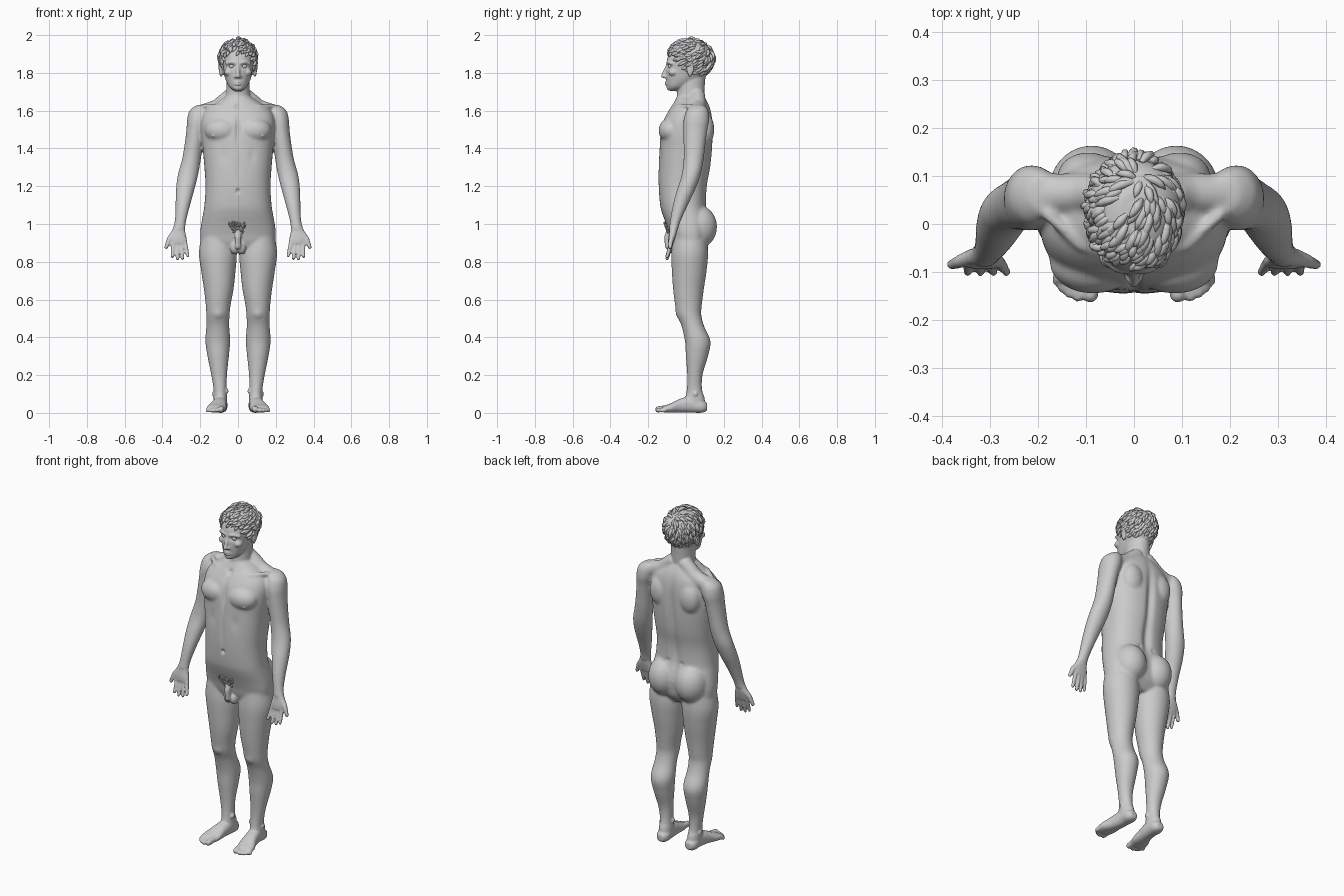
import bpy, bmesh, math, random
from mathutils import Vector, Matrix

random.seed(4)
bm = bmesh.new()


def catmull(rows, steps=5):
    out = []
    for i in range(len(rows) - 1):
        a, b, c, d = (rows[max(i - 1, 0)], rows[i], rows[i + 1], rows[min(i + 2, len(rows) - 1)])
        for k in range(steps):
            t = k / steps
            out.append([0.5 * (2 * q + (r - p) * t + (2 * p - 5 * q + 4 * r - s) * t * t
                               + (3 * q - p - 3 * r + s) * t ** 3) for p, q, r, s in zip(a, b, c, d)])
    return out + [list(rows[-1])]


def loft(rows, side=1, along_y=False, power=2.0, n=40):
    """Rows: position on axis, centre x, centre of other axis, two radii."""
    rings = []
    for h, cx, co, ra, rb in catmull(rows):
        ring = []
        for i in range(n):
            a = 2 * math.pi * i / n
            c, s = math.cos(a), math.sin(a)
            u = side * (cx + ra * math.copysign(abs(c) ** (2 / power), c))
            v = co + rb * math.copysign(abs(s) ** (2 / power), s)
            ring.append(bm.verts.new((u, h, v) if along_y else (u, v, h)))
        rings.append(ring)
    faces = [bm.faces.new(rings[0]), bm.faces.new(rings[-1])]
    for r0, r1 in zip(rings, rings[1:]):
        for i in range(n):
            j = (i + 1) % n
            faces.append(bm.faces.new((r0[i], r0[j], r1[j], r1[i])))
    bmesh.ops.recalc_face_normals(bm, faces=faces)


def blob(c, r, side=1):
    m = Matrix.Translation((side * c[0], c[1], c[2])) @ Matrix.Diagonal((*r, 1))
    bmesh.ops.create_icosphere(bm, subdivisions=3 if max(r) > .03 else 2, radius=1, matrix=m)


def chain(pts, side=1):
    for a, b in zip(pts, pts[1:]):
        n = max(2, int((Vector(a[:3]) - Vector(b[:3])).length / (0.4 * min(a[3], b[3]))))
        for k in range(n + 1):
            x, y, z, r = [p + (q - p) * k / n for p, q in zip(a, b)]
            blob((x, y, z), (r, r, r), side)


# torso: height, half width, front, back
torso = [(.85, .13, -.05, .08), (.9, .19, -.075, .115), (.95, .2, -.088, .125), (1, .195, -.105, .128),
         (1.05, .186, -.124, .12), (1.1, .178, -.137, .11), (1.2, .172, -.145, .113), (1.3, .178, -.145, .13),
         (1.4, .187, -.14, .14), (1.48, .195, -.135, .142), (1.55, .195, -.118, .14), (1.6, .175, -.092, .132),
         (1.64, .12, -.066, .118), (1.68, .06, -.045, .095)]
loft([(z, 0, (f + b) / 2, w, (b - f) / 2) for z, w, f, b in torso], power=2.4)
# neck and skull
loft([(1.58, 0, .035, .075, .08), (1.66, 0, .025, .066, .074), (1.72, 0, .027, .062, .072), (1.8, 0, .03, .06, .075)])
loft([(1.705, 0, -.068, .018, .022), (1.725, 0, -.048, .045, .052), (1.76, 0, -.018, .064, .086),
      (1.8, 0, .006, .076, .112), (1.84, 0, .012, .083, .115), (1.88, 0, .016, .086, .114),
      (1.92, 0, .02, .082, .1), (1.955, 0, .022, .062, .078), (1.972, 0, .025, .03, .04)], power=2.15)
# nose, lips and chin
chain([(0, -.099, 1.838, .009), (0, -.122, 1.783, .0115)])
for dz, r in ((1.75, .0055), (1.739, .0065)):
    chain([(-.024, -.096, 1.745, .004), (0, -.109, dz, r), (.024, -.096, 1.745, .004)])
blob((0, -.083, 1.722), (.026, .021, .018))
# penis
chain([(0, -.08, .978, .021), (0, -.098, .93, .018), (0, -.095, .882, .017)])

for s in (1, -1):
    # arm
    loft([(1.63, .19, .065, .03, .035), (1.6, .205, .06, .052, .058), (1.55, .215, .055, .055, .068),
          (1.5, .224, .05, .049, .064), (1.42, .235, .045, .048, .058), (1.34, .247, .04, .05, .053),
          (1.26, .265, .027, .054, .05), (1.18, .28, 0, .049, .048), (1.1, .292, -.03, .039, .04),
          (1.02, .304, -.055, .031, .029), (.97, .313, -.067, .032, .023)], s)
    # palm, fingers and thumb
    loft([(.985, .311, -.065, .029, .02), (.95, .317, -.07, .039, .02), (.92, .316, -.076, .045, .018),
          (.895, .312, -.08, .044, .014)], s, power=2.4)
    for kx, kz, tx, tz in ((.345, .905, .347, .828), (.323, .9, .32, .816), (.302, .9, .293, .818), (.281, .905, .266, .832)):
        chain([(kx, -.078, kz, .0125), ((kx + tx) / 2, -.088, (kz + tz) / 2, .0112), (tx, -.1, tz, .0095)], s)
    chain([(.335, -.068, .955, .018), (.363, -.078, .92, .0145), (.38, -.085, .878, .011)], s)
    # leg
    loft([(.96, .11, .02, .08, .085), (.85, .107, .02, .1, .097), (.75, .104, .017, .091, .092),
          (.65, .102, .013, .078, .081), (.57, .105, .013, .066, .071), (.52, .106, .016, .062, .065),
          (.46, .107, .036, .061, .06), (.38, .107, .062, .066, .068), (.3, .105, .058, .057, .059),
          (.2, .1, .047, .042, .041), (.12, .095, .045, .034, .041), (.08, .094, .048, .036, .05),
          (.03, .093, .052, .037, .052)], s)
    # foot and toes
    loft([(.112, .093, .032, .02, .02), (.085, .093, .034, .036, .033), (.03, .094, .045, .037, .044),
          (-.03, .102, .038, .041, .037), (-.08, .113, .026, .051, .025), (-.12, .12, .019, .046, .017)], s, True, 2.3)
    for x, y, r in ((.091, -.147, .0175), (.117, -.151, .012), (.134, -.144, .0115), (.149, -.133, .011), (.161, -.118, .0105)):
        chain([(x - .004, -.1, .024, r), (x, y, r + .001, r)], s)
    # muscle masses: glute, chest, shoulder blade, trapezius, collar bone, kneecap
    blob((.088, .065, .985), (.092, .1, .115), s)
    blob((.085, -.08, 1.495), (.092, .066, .068), s)
    blob((.095, .1, 1.5), (.065, .05, .09), s)
    chain([(.04, .06, 1.675, .042), (.11, .065, 1.618, .042), (.195, .06, 1.585, .046)], s)
    chain([(.02, -.072, 1.615, .012), (.11, -.045, 1.622, .013), (.18, .02, 1.625, .014)], s)
    blob((.105, -.03, .535), (.034, .026, .04), s)
    # ankle bones, scrotum, brow, cheek, nostril, ear
    blob((.127, .05, .1), (.011, .014, .014), s)
    blob((.06, .035, .115), (.011, .014, .014), s)
    blob((.017, -.065, .874), (.025, .027, .034), s)
    chain([(.012, -.098, 1.852, .009), (.035, -.094, 1.857, .009), (.06, -.075, 1.85, .009)], s)
    blob((.05, -.068, 1.803), (.024, .026, .02), s)
    blob((.012, -.111, 1.78), (.009, .01, .008), s)
    blob((.09, .022, 1.812), (.01, .017, .031), s)
    chain([(.083, .005, 1.822, .006), (.094, .012, 1.842, .006), (.1, .032, 1.842, .006),
           (.098, .04, 1.822, .006), (.09, .02, 1.784, .007)], s)

mesh = bpy.data.meshes.new("body")
bm.to_mesh(mesh)
bm.free()
body = bpy.data.objects.new("body", mesh)
bpy.context.collection.objects.link(body)
bpy.context.view_layer.objects.active = body
body.select_set(True)


def apply(kind, **settings):
    m = body.modifiers.new(kind, kind)
    for k, v in settings.items():
        setattr(m, k, v)
    bpy.ops.object.modifier_apply(modifier=m.name)


# fuse all masses, then smooth the large ones more than the fine ones
apply('REMESH', mode='VOXEL', voxel_size=.0054)
group = body.vertex_groups.new(name="broad")
broad = [v.index for v in body.data.vertices if .13 < v.co.z < 1.67 and not (abs(v.co.x) > .24 and v.co.z < .99)
         and not (abs(v.co.x) < .05 and v.co.y < -.03 and .82 < v.co.z < 1.01)]
group.add(broad, 1, 'REPLACE')
apply('SMOOTH', factor=.5, iterations=22, vertex_group="broad")
apply('SMOOTH', factor=.5, iterations=3)

# sculpted grooves and bumps: x, z, radius x, radius z, push in y, front or back
marks = [(0, 1.5, .012, .07, .012, -1), (0, 1.29, .012, .09, .004, -1), (0, 1.175, .008, .011, .014, -1),
         (0, 1.622, .016, .014, .01, -1), (0, 1.745, .018, .0035, .006, -1), (0, 1.731, .018, .005, .003, -1),
         (0, 1.38, .022, .18, -.016, 1), (0, 1.15, .028, .1, -.014, 1)]
for s in (1, -1):
    marks += [(s * .033, 1.835, .015, .01, .014, -1), (s * .132, 1.465, .006, .006, -.006, -1),
              (s * .075, 1.36, .02, .04, .004, -1), (s * .045, 1.1, .012, .012, -.005, 1)]
for v in body.data.vertices:
    x, y, z = v.co
    if abs(x) < .18 and z > 1.0:
        for mx, mz, rx, rz, dy, face in marks:
            e = ((x - mx) / rx) ** 2 + ((z - mz) / rz) ** 2
            if e < 6 and (y - .02) * face > 0.02:
                v.co.y += dy * math.exp(-e)
body.data.shade_smooth()

# eyes
for s, name in ((1, "left_eye"), (-1, "right_eye")):
    bpy.ops.mesh.primitive_uv_sphere_add(segments=24, ring_count=16, radius=.0135, location=(s * .033, -.0815, 1.835))
    bpy.context.object.name = name
    bpy.context.object.data.shade_smooth()

# hair cap under the locks
bpy.ops.mesh.primitive_uv_sphere_add(segments=40, ring_count=24, location=(0, .035, 1.89))
cap = bpy.context.object
cap.name = "hair_cap"
cap.scale = (.098, .1, .083)
cap.data.shade_smooth()


def locks(name, strands, depth):
    cu = bpy.data.curves.new(name, 'CURVE')
    cu.dimensions, cu.bevel_depth, cu.bevel_resolution = '3D', depth, 1
    cu.resolution_u, cu.use_fill_caps = 3, True
    for pts in strands:
        sp = cu.splines.new('BEZIER')
        sp.bezier_points.add(len(pts) - 1)
        for bp, p, r in zip(sp.bezier_points, pts, (.6, 1.1, .9, .08)):
            bp.co, bp.radius = p, r
            bp.handle_left_type = bp.handle_right_type = 'AUTO'
    ob = bpy.data.objects.new(name, cu)
    bpy.context.collection.objects.link(ob)
    bpy.ops.object.select_all(action='DESELECT')
    ob.select_set(True)
    bpy.context.view_layer.objects.active = ob
    bpy.ops.object.convert(target='MESH')
    bpy.context.object.data.shade_smooth()


# locks flow out of the crown in a slight swirl
centre, radii, crown = Vector((0, .024, 1.872)), Vector((.092, .116, .1)), Vector((.015, .1, 1.955))
strands = []
while len(strands) < 330:
    d = Vector([random.gauss(0, 1) for _ in range(3)]).normalized()
    p = centre + d * radii
    if p.z < 1.925 - (p.y + .08) * .9 or p.z < 1.775:
        continue
    flow = (p - crown).normalized()
    flow = (flow + .55 * flow.cross(d) + Vector([random.uniform(-.35, .35) for _ in range(3)]))
    flow = (flow - d * flow.dot(d)).normalized()
    lift = random.uniform(.003, .011) * (1.0 if d.z > .3 else .6)
    size = random.uniform(.04, .07) * (1 if p.y > -.03 else .7)
    pts = []
    for t, h in ((0, 0), (.35, 1), (.7, 1.3), (1, 1.2)):
        q = ((p + flow * size * t - centre) / 1)
        e = Vector((q.x / radii.x, q.y / radii.y, q.z / radii.z)).normalized()
        pts.append(centre + e * radii + e * lift * h)
    strands.append(pts)
locks("hair_locks", strands, .0085)

# pubic hair
strands = []
for _ in range(45):
    z = random.uniform(.965, 1.015)
    x = random.uniform(-1, 1) * (.02 + (z - .965) * .7)
    y = -.086 - (z - .965) * .4
    j = random.uniform(-.012, .012)
    strands.append([(x, y, z), (x + j, y - .008, z - .004), (x + j, y - .01, z - .012), (x, y - .007, z - .018)])
locks("pubic_hair", strands, .004)
